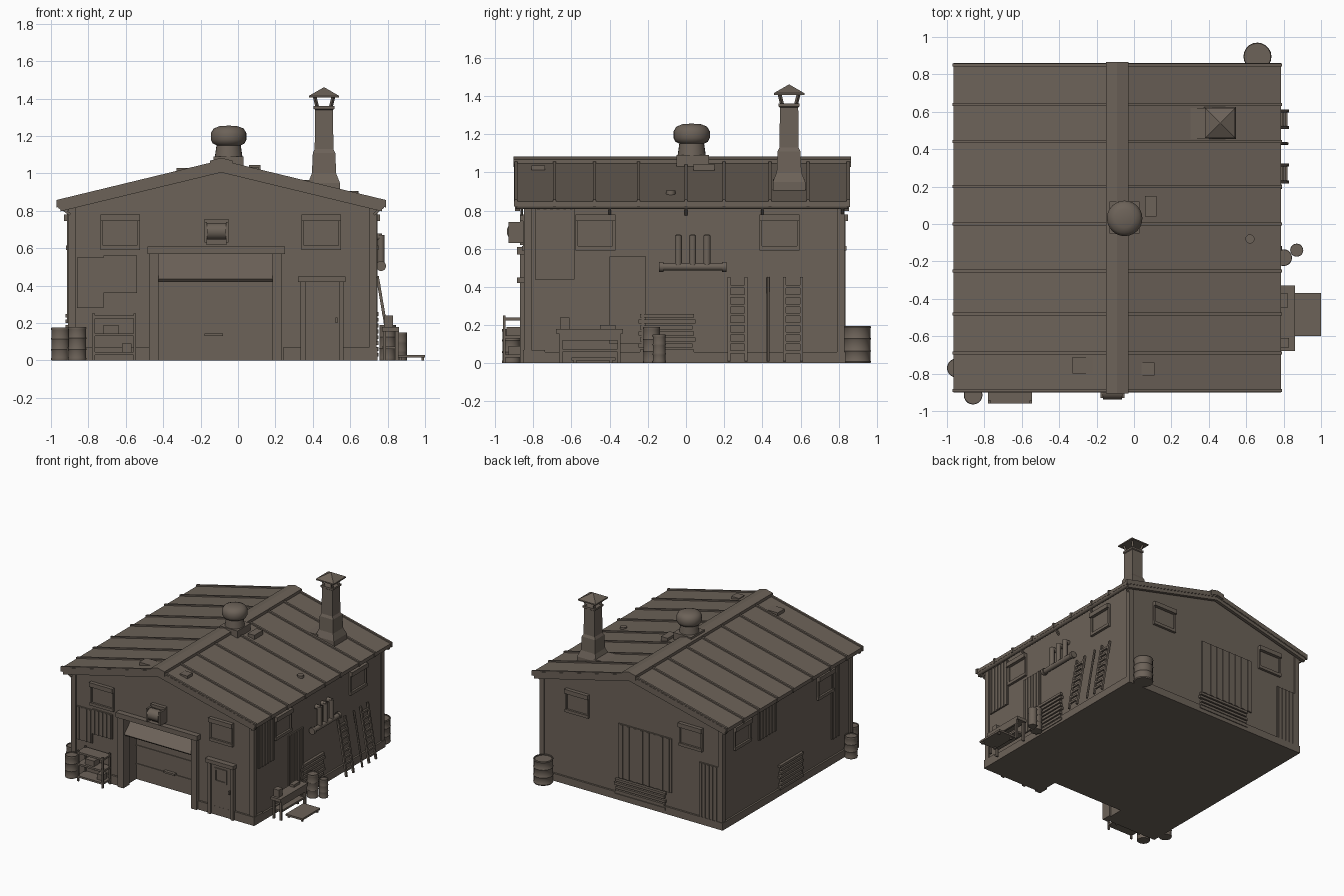
import bpy, bmesh, math
from mathutils import Vector, Matrix

cube = bpy.data.objects.get("Cube")
if cube:
    bpy.data.objects.remove(cube)

mat = bpy.data.materials.new("weathered brown grey")
mat.use_nodes = True
COLOR = (0.15, 0.122, 0.098, 1)
mat.diffuse_color = COLOR
mat.node_tree.nodes["Principled BSDF"].inputs["Base Color"].default_value = COLOR


def finish(name, bm, smooth=False):
    bmesh.ops.recalc_face_normals(bm, faces=bm.faces)
    me = bpy.data.meshes.new(name)
    bm.to_mesh(me)
    bm.free()
    me.materials.append(mat)
    ob = bpy.data.objects.new(name, me)
    bpy.context.collection.objects.link(ob)
    if smooth:
        bpy.ops.object.select_all(action='DESELECT')
        ob.select_set(True)
        bpy.context.view_layer.objects.active = ob
        bpy.ops.object.shade_smooth_by_angle(angle=math.radians(40))
    return ob


def boxes(name, items):
    """One object from several (x0, x1, y0, y1, z0, z1) boxes."""
    bm = bmesh.new()
    for x0, x1, y0, y1, z0, z1 in items:
        m = Matrix.Translation(((x0 + x1) / 2, (y0 + y1) / 2, (z0 + z1) / 2))
        s = Matrix.Diagonal((abs(x1 - x0), abs(y1 - y0), abs(z1 - z0), 1))
        bmesh.ops.create_cube(bm, size=1, matrix=m @ s)
    return finish(name, bm)


def prism(name, profile, y0, y1):
    """Extrude an x-z profile along y."""
    bm = bmesh.new()
    face = bm.faces.new([bm.verts.new((x, y0, z)) for x, z in profile])
    new = bmesh.ops.extrude_face_region(bm, geom=[face])["geom"]
    bmesh.ops.translate(bm, vec=(0, y1 - y0, 0), verts=[v for v in new if isinstance(v, bmesh.types.BMVert)])
    return finish(name, bm)


def struts(name, pairs, r, sides=4):
    """Straight bars between pairs of points."""
    bm = bmesh.new()
    for a, b in pairs:
        a, b = Vector(a), Vector(b)
        m = Matrix.Translation((a + b) / 2) @ (b - a).to_track_quat('Z', 'Y').to_matrix().to_4x4()
        m = m @ Matrix.Rotation(math.pi / sides, 4, 'Z')
        bmesh.ops.create_cone(bm, cap_ends=True, segments=sides, radius1=r, radius2=r,
                              depth=(b - a).length, matrix=m)
    return finish(name, bm, sides > 6)


def lathe(name, x, y, profile, sides=20, squash=1, turn=0):
    """Spin an (r, z) profile round a vertical axis, closed at both ends."""
    bm = bmesh.new()
    rings = []
    for r, z in profile:
        angles = [turn + math.tau * i / sides for i in range(sides)]
        rings.append([bm.verts.new((x + r * math.cos(a), y + r * squash * math.sin(a), z)) for a in angles])
    for low, high in zip(rings, rings[1:]):
        for i in range(sides):
            j = (i + 1) % sides
            bm.faces.new((low[i], low[j], high[j], high[i]))
    bm.faces.new(rings[0])
    bm.faces.new(rings[-1])
    return finish(name, bm, sides > 6)


# Wall planes: coordinate along the wall u, distance outwards d
LEFT, RIGHT, FRONT, BACK = -0.9, 0.73, -0.84, 0.82


def on_wall(wall, u0, u1, d0, d1, z0, z1):
    if wall == "front":
        return (u0, u1, FRONT - d1, FRONT - d0, z0, z1)
    if wall == "back":
        return (u0, u1, BACK + d0, BACK + d1, z0, z1)
    if wall == "right":
        return (RIGHT + d0, RIGHT + d1, u0, u1, z0, z1)
    return (LEFT - d1, LEFT - d0, u0, u1, z0, z1)


def window(wall, u):
    w, lo, hi, t = 0.105, 0.6, 0.77, 0.014
    parts = [(u - w, u + w, -.01, .03, hi - .025, hi + .01),
             (u - w, u + w, -.01, .02, lo - .01, lo + t),
             (u - w, u - w + t, -.01, .015, lo, hi),
             (u + w - t, u + w, -.01, .015, lo, hi),
             (u - w, u + w, -.01, .004, lo, hi)]
    boxes(wall + "_window", [on_wall(wall, *p) for p in parts])


def sheet(wall, u0, u1, z0, z1, ribs=6):
    """Ribbed sheet fixed upright to a wall."""
    parts = [on_wall(wall, u0, u1, -.01, .01, z0, z1)]
    step = (u1 - u0) / ribs
    for i in range(ribs):
        u = u0 + step * (i + .3)
        parts.append(on_wall(wall, u, u + step * .4, 0, .015, z0, z1 - .003))
    boxes(wall + "_sheet", parts)


def slats(wall, u0, u1, z0, z1, n=7):
    step = (z1 - z0) / n
    boxes(wall + "_slats", [on_wall(wall, u0 + .01 * (i % 2), u1 - .008 * (i % 3), -.01, .022,
                                    z0 + step * i, z0 + step * (i + .65)) for i in range(n)])


# Shell with a recessed vehicle bay
RIDGE, DOOR0, DOOR1, INNER = -0.09, -0.44, 0.2, -0.66
gable = [(RIGHT, .85), (RIDGE, 1.04), (LEFT, .85)]
prism("main_walls", [(LEFT, 0), (RIGHT, 0)] + gable, INNER, BACK)
prism("front_wall", [(LEFT, 0), (DOOR0, 0), (DOOR0, .57), (DOOR1, .57), (DOOR1, 0), (RIGHT, 0)] + gable,
      FRONT, INNER)
E = 0.015
boxes("plinth", [(LEFT - E, DOOR0 - .03, FRONT - E, FRONT + .1, 0, .07),
                 (DOOR1 + .04, RIGHT + E, FRONT - E, FRONT + .1, 0, .07),
                 (LEFT - E, LEFT + .1, FRONT, BACK, 0, .06),
                 (RIGHT - .1, RIGHT + E, FRONT, BACK, 0, .06),
                 (LEFT - E, RIGHT + E, BACK - .1, BACK + E, 0, .06)])
boxes("corner_trim", [(x - .02, x + .02, y - .02, y + .02, 0, .84)
                      for x in (LEFT + .01, RIGHT - .01) for y in (FRONT + .01, BACK - .01)])

# Roof, seams, ridge and edge boards
def chevron(name, y0, y1, top, thick, half=0.875):
    drop = half * .242
    prism(name, [(RIDGE - half, top - drop), (RIDGE, top), (RIDGE + half, top - drop),
                 (RIDGE + half, top - drop - thick), (RIDGE, top - thick), (RIDGE - half, top - drop - thick)],
          y0, y1)

chevron("roof", -.9, .86, 1.06, .025)
for y in (-.89, -.69, -.48, -.25, 0, .2, .44, .64, .85):
    chevron("roof_seam", y - .008, y + .008, 1.071, .04, .88)
chevron("ridge_cap", -.905, .865, 1.083, .04, .06)
chevron("front_edge_board", -.895, -.87, 1.05, .045, .86)
chevron("back_edge_board", .83, .855, 1.05, .045, .86)
for x in (LEFT - .045, RIGHT + .035):
    struts("gutter", [((x, -.89, .825), (x, .85, .825))], .018, 10)
    struts("gutter_brackets", [((x, y, .815), (x * .95, y, .78)) for y in (-.86, -.4, 0, .4, .82)], .01)
boxes("roof_patches", [(.06, .12, .04, .15, 1.0, 1.045), (-.33, -.22, -.8, -.71, 1.0, 1.028),
                       (.04, .11, -.81, -.74, 1.0, 1.035)])
lathe("roof_ring", .62, -.08, [(.025, .86), (.025, .905)], 12)

# Vehicle door and frame
boxes("bay_frame", [(-.475, DOOR0 + .015, FRONT - .03, FRONT + .05, 0, .57),
                    (DOOR1 - .015, .235, FRONT - .03, FRONT + .05, 0, .57),
                    (-.485, .25, FRONT - .045, FRONT + .05, .57, .61)])
boxes("bay_door", [(DOOR0, DOOR1, INNER - .02, INNER + .02, .0, .57)]
      + [(DOOR0, DOOR1, INNER - .026, INNER, z, z + .01) for z in (.12, .27)]
      + [(-.18, -.08, INNER - .045, INNER, .13, .145)])
leaf = prism("raised_door_leaf", [(DOOR0, 0), (DOOR1, 0), (DOOR1, .02), (DOOR0, .02)], 0, .2)
leaf.location = (0, FRONT - .005, .42)
leaf.rotation_euler = (math.radians(44), 0, 0)

# Entrance door
door = [(.335, .36, 0, .03, 0, .43), (.54, .565, 0, .03, 0, .43), (.32, .575, 0, .045, .42, .45),
        (.35, .55, 0, .014, .02, .43), (.39, .5, 0, .022, .27, .285), (.39, .5, 0, .022, .37, .385),
        (.39, .402, 0, .022, .27, .38), (.488, .5, 0, .022, .27, .38), (.52, .532, 0, .03, .2, .23)]
boxes("entrance_door", [on_wall("front", *p) for p in door])

# Windows and cladding on all sides
for wall, places in {"front": (-.63, .445), "right": (-.475, .49), "back": (.4, -.625), "left": (.57, -.5)}.items():
    for u in places:
        window(wall, u)
sheet("front", -.86, -.72, .28, .55, 4)
sheet("front", -.72, -.54, .36, .56, 5)
sheet("right", -.79, -.585, .44, .82)
sheet("right", -.4, -.21, .1, .56)
sheet("back", -.45, .03, .18, .62, 8)
sheet("back", -.87, -.7, .06, .5, 5)
sheet("left", .13, .36, .55, .82)
sheet("left", -.68, -.58, .2, .8, 3)
slats("right", -.25, .05, .02, .27, 8)
slats("back", -.4, .06, .03, .18, 5)
slats("left", -.2, .1, .05, .26)

# Floodlight over the bay
boxes("lamp_frame", [on_wall("front", *p) for p in (
    (-.18, -.165, 0, .09, .63, .74), (-.065, -.05, 0, .09, .63, .74),
    (-.17, -.06, 0, .03, .62, .65), (-.18, -.05, 0, .03, .73, .755))])
struts("lamp_drum", [((-.165, FRONT - .055, .69), (-.065, FRONT - .055, .69))], .045, 16)

# Chimney with pitched cap
Q = math.sqrt(2)
lathe("chimney", .46, .54, [(.085 * Q, .85), (.085 * Q, .95), (.065 * Q, 1.0), (.06 * Q, 1.11), (.05 * Q, 1.13),
                            (.048 * Q, 1.34), (.055 * Q, 1.345), (.055 * Q, 1.36)], 4, 1, math.pi / 4)
lathe("chimney_cap", .46, .54, [(.08 * Q, 1.405), (.08 * Q, 1.415), (.003, 1.46)], 4, 1, math.pi / 4)
struts("cap_legs", [((.46 + a * .035, .54 + b * .035, 1.35), (.46 + a * .05, .54 + b * .05, 1.41))
                    for a in (-1, 1) for b in (-1, 1)], .01)
boxes("chimney_flashing", [(.29, .4, .455, .62, .9, .965)])

# Round roof vent
boxes("vent_base", [(-.13, .03, -.05, .12, .98, 1.09)])
lathe("vent", -.05, .03, [(.075, 1.08), (.065, 1.15), (.085, 1.16), (.095, 1.18), (.095, 1.215),
                          (.08, 1.24), (.05, 1.252), (.01, 1.255)], 24)

# Wall pipes
P = RIGHT + .035
struts("manifold_pipe", [((P, -.13, .505), (P, .2, .505))], .02, 12)
struts("pipe_ends", [((P, y - .012, .505), (P, y + .012, .505)) for y in (-.13, .2)], .027, 12)
struts("riser_pipes", [((P, y, .505), (P, y, .67)) for y in (-.04, .035, .11)], .019, 12)
struts("riser_elbows", [((P + .006, y, .66), (RIGHT - .01, y, .66)) for y in (-.04, .035, .11)], .018, 12)

# Leaning ladders and pole
def lean(y, t):
    return (RIGHT + .09 - .075 * t, y, .01 + .44 * t)

for y0, y1 in ((.225, .315), (.515, .605)):
    bars = [(lean(y, 0), lean(y, 1)) for y in (y0, y1)]
    bars += [(lean(y0, i / 9), lean(y1, i / 9)) for i in range(1, 9)]
    struts("ladder", bars, .011)
struts("leaning_pole", [(lean(.43, 0), lean(.43, 1))], .008, 6)

# Workbench and low platform
boxes("workbench", [(.77, .86, -.68, -.33, .155, .18), (.77, .85, -.65, -.36, .06, .075),
                    (.845, .86, -.66, -.34, .12, .155), (.78, .83, -.66, -.61, .18, .24),
                    (.78, .82, -.45, -.37, .18, .2)]
      + [(x, x + .017, y, y + .017, 0, .16) for x in (.775, .84) for y in (-.665, -.36)])
boxes("low_platform", [(.85, 1.0, -.6, -.37, .015, .03)]
      + [(x, x + .015, y, y + .015, 0, .02) for x in (.86, .98) for y in (-.59, -.4)])

# Drums
def drum(x, y, r, h):
    p = [(r * .95, 0), (r, .008), (r * .95, .016)]
    for k in (.33, .66):
        p += [(r * .95, h * k - .006), (r, h * k), (r * .95, h * k + .006)]
    p += [(r * .95, h - .014), (r, h - .006), (r * .95, h), (r * .86, h), (r * .86, h - .008)]
    lathe("drum", x, y, p)

for d in ((-.95, -.77, .05, .175), (-.86, -.915, .05, .18), (.66, .895, .075, .195),
          (.87, -.14, .035, .15), (.8, -.18, .045, .19)):
    drum(*d)

# Front storage rack
boxes("storage_rack", [(x, x + .015, y, y + .015, 0, .25) for x in (-.78, -.56) for y in (-.96, -.87)]
      + [(-.78, -.545, -.96, -.855, z, z + .015) for z in (.03, .13, .225)]
      + [(-.72, -.64, -.94, -.87, .145, .19), (-.62, -.57, -.93, -.87, .045, .09)])
